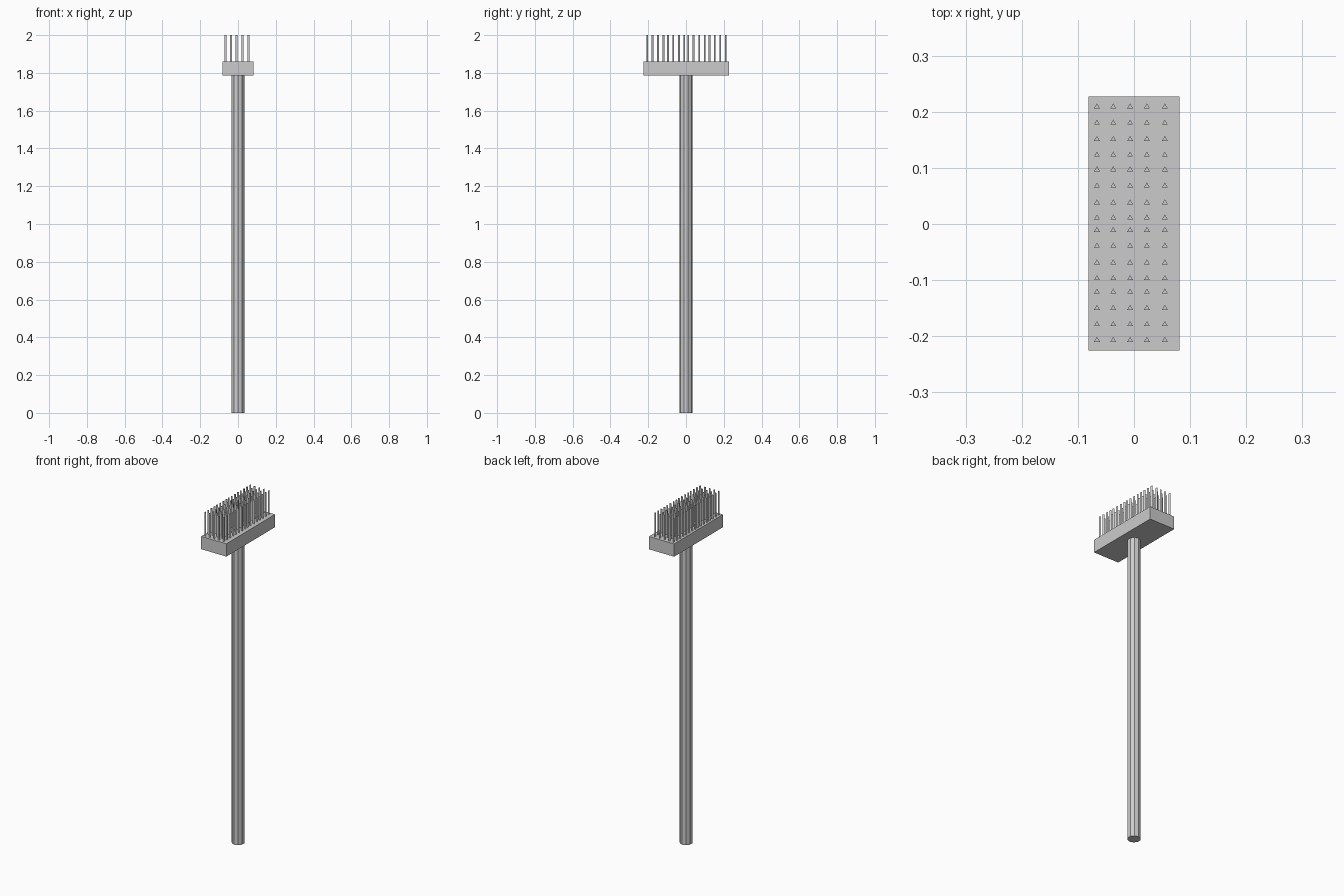
import bpy
import bmesh
from math import pi
from mathutils import Matrix

if "Cube" in bpy.data.objects:
    bpy.data.objects.remove(bpy.data.objects["Cube"])


def finish(bm, name):
    mesh = bpy.data.meshes.new(name)
    bm.to_mesh(mesh)
    bm.free()
    obj = bpy.data.objects.new(name, mesh)
    bpy.context.collection.objects.link(obj)
    return obj


def add_prism(bm, sides, radius, x, y, z0, z1, turn=0.0):
    place = Matrix.Translation((x, y, (z0 + z1) / 2)) @ Matrix.Rotation(turn, 4, 'Z')
    bmesh.ops.create_cone(bm, cap_ends=True, segments=sides, radius1=radius,
                          radius2=radius, depth=z1 - z0, matrix=place)


HEAD_BOTTOM, HEAD_TOP, TIP = 1.785, 1.86, 2.0

# Long faceted handle
bm = bmesh.new()
add_prism(bm, 10, 0.035, 0, 0, 0, HEAD_BOTTOM)
finish(bm, "handle")

# Rectangular brush head
bm = bmesh.new()
bmesh.ops.create_cube(bm, size=1, matrix=Matrix.Translation((0, 0.001, (HEAD_BOTTOM + HEAD_TOP) / 2))
                      @ Matrix.Diagonal((0.163, 0.452, HEAD_TOP - HEAD_BOTTOM, 1)))
finish(bm, "brush_head")

# Triangular bristles, slightly uneven rows
columns = [-0.066, -0.037, -0.007, 0.023, 0.055]
rows = [0.209, 0.180, 0.151, 0.123, 0.097, 0.068, 0.038, 0.011,
        -0.011, -0.039, -0.069, -0.097, -0.121, -0.150, -0.179, -0.207]
bm = bmesh.new()
for x in columns:
    for y in rows:
        add_prism(bm, 3, 0.006, x, y, HEAD_TOP, TIP)
# Point one corner of each bristle towards +y
apex = max((v for v in bm.verts if v.co.y > 0.205), key=lambda v: v.co.y)
if apex.co.y < rows[0] + 0.0058:
    bm.clear()
    for x in columns:
        for y in rows:
            add_prism(bm, 3, 0.006, x, y, HEAD_TOP, TIP, pi / 2)
finish(bm, "bristles")
